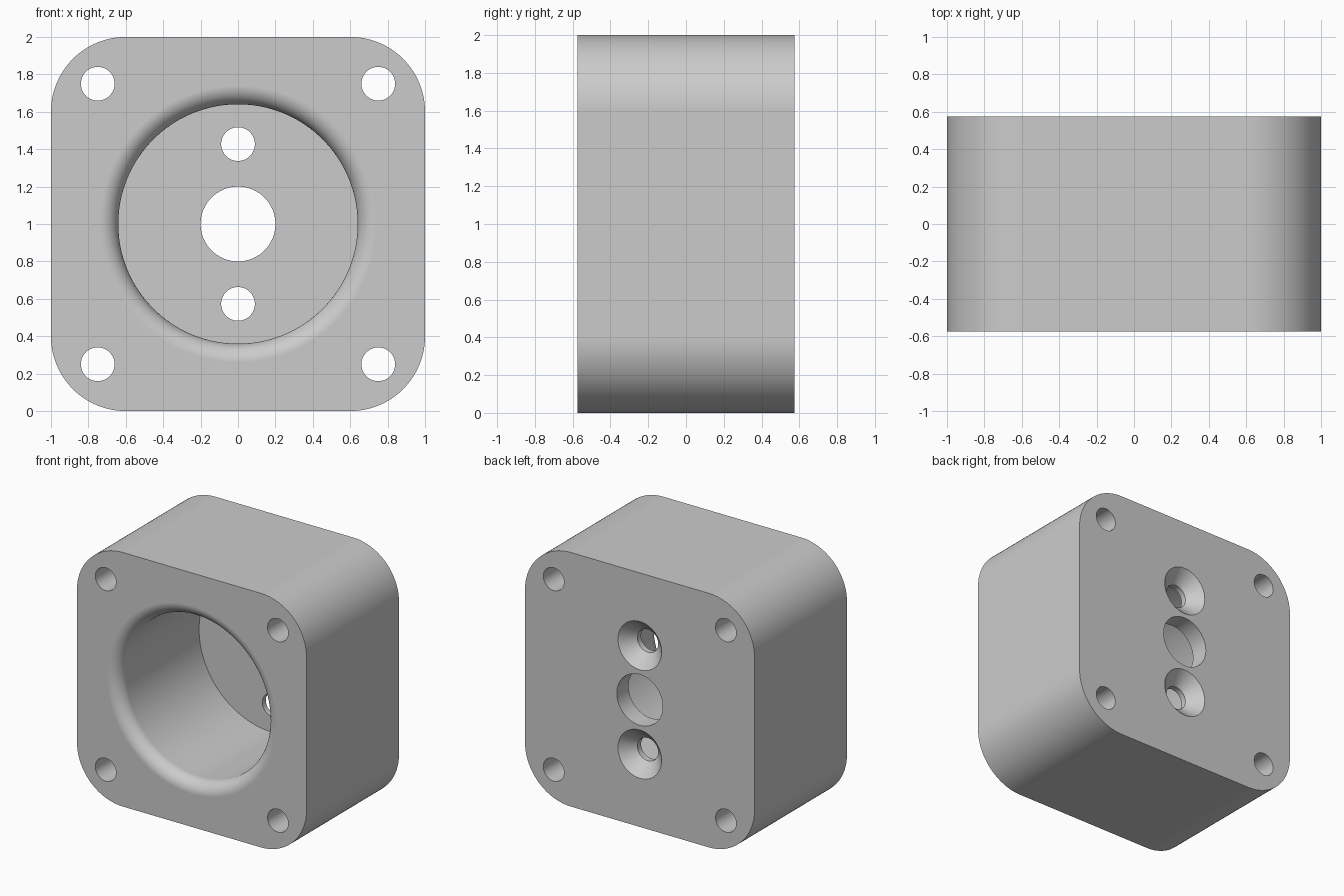
import bpy
import math
from mathutils import Matrix

if "Cube" in bpy.data.objects:
    bpy.data.objects.remove(bpy.data.objects["Cube"], do_unlink=True)

HALF_DEPTH = 0.575
FLOOR_Y = 0.43
CORNER_R = 0.4
HOLE_R = 0.09


def make_object(name, verts, faces):
    mesh = bpy.data.meshes.new(name)
    mesh.from_pydata(verts, [], faces)
    obj = bpy.data.objects.new(name, mesh)
    bpy.context.collection.objects.link(obj)
    return obj


def lathe(name, profile, x, z, steps=64):
    """Closed solid turned about the y axis from (radius, y) points, y rising."""
    verts = [(x + r * math.cos(2 * math.pi * i / steps), y,
              z + r * math.sin(2 * math.pi * i / steps))
             for r, y in profile for i in range(steps)]
    faces = [(k * steps + i, (k + 1) * steps + i,
              (k + 1) * steps + (i + 1) % steps, k * steps + (i + 1) % steps)
             for k in range(len(profile) - 1) for i in range(steps)]
    last = (len(profile) - 1) * steps
    faces.append(tuple(range(steps)))
    faces.append(tuple(last + i for i in reversed(range(steps))))
    return make_object(name, verts, faces)


# Block with rounded corners
outline = []
for k, (sx, sz) in enumerate([(1, 1), (-1, 1), (-1, -1), (1, -1)]):
    for i in range(25):
        a = math.radians(90 * k + 90 * i / 24)
        outline.append((sx * (1 - CORNER_R) + CORNER_R * math.cos(a),
                        1 + sz * (1 - CORNER_R) + CORNER_R * math.sin(a)))
n = len(outline)
verts = [(x, y, z) for y in (-HALF_DEPTH, HALF_DEPTH) for x, z in outline]
faces = [(i, i + n, (i + 1) % n + n, (i + 1) % n) for i in range(n)]
faces += [tuple(range(n)), tuple(reversed(range(n, 2 * n)))]
body = make_object("housing_block", verts, faces)

# Main bore with a rounded front lip
BORE_R, LIP = 0.64, 0.1
bore = [(BORE_R + LIP, -HALF_DEPTH - 0.1)]
for i in range(13):
    a = math.radians(90 * i / 12)
    bore.append((BORE_R + LIP * (1 - math.sin(a)),
                 -HALF_DEPTH + LIP * (1 - math.cos(a))))
bore.append((BORE_R, FLOOR_Y))
cutters = [lathe("bore_cutter", bore, 0, 1, 128)]

# Centre hole through the floor
cutters.append(lathe("centre_cutter", [(0.2, 0.2), (0.2, 0.8)], 0, 1))

# Countersunk screw holes, opening at the back
sink = [(HOLE_R, 0.2), (HOLE_R, HALF_DEPTH - 0.1),
        (0.19, HALF_DEPTH), (0.19, 0.8)]
for s in (-1, 1):
    cutters.append(lathe("countersink_cutter", sink, 0, 1 + s * 0.427))

# Corner mounting holes
for sx in (-1, 1):
    for sz in (-1, 1):
        cutters.append(lathe("mounting_cutter", [(HOLE_R, -0.8), (HOLE_R, 0.8)],
                             sx * 0.75, 1 + sz * 0.75))

# Cut the holes and keep the finished mesh
for cutter in cutters:
    mod = body.modifiers.new("cut", 'BOOLEAN')
    mod.operation = 'DIFFERENCE'
    mod.solver = 'EXACT'
    mod.object = cutter
bpy.context.view_layer.update()
graph = bpy.context.evaluated_depsgraph_get()
finished = bpy.data.meshes.new_from_object(body.evaluated_get(graph))
body.modifiers.clear()
body.data = finished
for cutter in cutters:
    bpy.data.objects.remove(cutter, do_unlink=True)

# Plain grey material
grey = bpy.data.materials.new("plain grey")
grey.use_nodes = True
colour = (0.6, 0.6, 0.6, 1)
grey.diffuse_color = colour
grey.node_tree.nodes["Principled BSDF"].inputs["Base Color"].default_value = colour
body.data.materials.clear()
body.data.materials.append(grey)

# Smooth curved walls, crisp rims, flat faces kept even
bpy.ops.object.select_all(action='DESELECT')
body.select_set(True)
bpy.context.view_layer.objects.active = body
bpy.ops.object.shade_smooth_by_angle(angle=math.radians(30))
weighted = body.modifiers.new("even_normals", 'WEIGHTED_NORMAL')
weighted.keep_sharp = True
